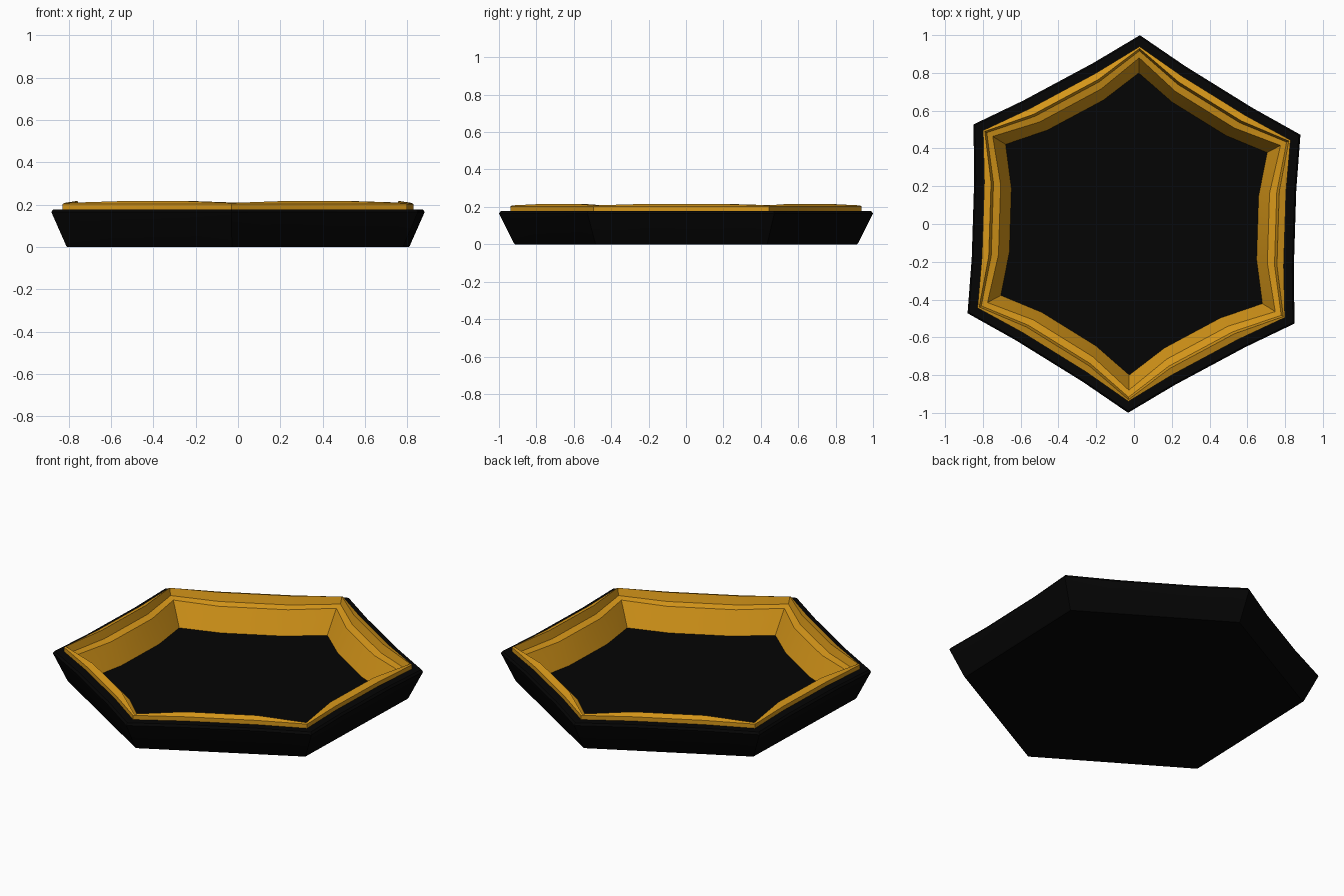
import bpy, bmesh, math
from mathutils import Vector

if "Cube" in bpy.data.objects:
    bpy.data.objects.remove(bpy.data.objects["Cube"])

TURN = math.radians(28.2)   # slight twist of the hexagon


def material(name, rgb):
    m = bpy.data.materials.new(name)
    m.diffuse_color = (*rgb, 1.0)
    m.use_nodes = True
    m.node_tree.nodes["Principled BSDF"].inputs["Base Color"].default_value = m.diffuse_color
    return m


def hex_ring(bm, radius, z, bow, rise=0.0):
    """Hexagon loop whose sides bow inward by 'bow' and lift by 'rise'."""
    corners = [Vector((math.cos(TURN + k * math.pi / 3),
                       math.sin(TURN + k * math.pi / 3), 0)) * radius
               for k in range(6)]
    verts = []
    for k in range(6):
        a, b = corners[k], corners[(k + 1) % 6]
        inward = -(a + b).normalized()
        for t, f in ((0, 0), (0.29, 1), (0.71, 1)):
            p = a.lerp(b, t) + inward * bow * f
            verts.append(bm.verts.new((p.x, p.y, z + rise * f)))
    return verts


def loft(name, profile, mat, capped):
    """Skin hexagon loops given as (corner radius, height, bow, rise)."""
    bm = bmesh.new()
    rings = [hex_ring(bm, *p) for p in profile]
    n = len(rings[0])
    for lo, hi in zip(rings, rings[1:]):
        for i in range(n):
            j = (i + 1) % n
            bm.faces.new((lo[i], lo[j], hi[j], hi[i]))
    if capped:
        bm.faces.new(rings[0][::-1])
        bm.faces.new(rings[-1])
    me = bpy.data.meshes.new(name)
    bm.to_mesh(me)
    bm.free()
    me.materials.append(mat)
    ob = bpy.data.objects.new(name, me)
    bpy.context.collection.objects.link(ob)
    # Soften the bowed sides, keep corners and rims crisp
    bpy.ops.object.select_all(action='DESELECT')
    ob.select_set(True)
    bpy.context.view_layer.objects.active = ob
    bpy.ops.object.shade_smooth_by_angle(angle=math.radians(25))
    return ob


black = material("black", (0.0015, 0.0015, 0.0015))
gold = material("gold", (0.68, 0.31, 0.01))

# Black tray: flared outside, flat lip, recessed floor
loft("tray_body", [
    (0.915, 0.0, 0.0),
    (0.92, 0.005, 0.0),
    (1.0, 0.165, 0.013),
    (0.99, 0.178, 0.013),
    (0.93, 0.178, 0.025),
    (0.83, 0.027, 0.03),
], black, True)

# Gold lining: raised rim, narrow ledge, sloping inner wall
loft("gold_lining", [
    (0.94, 0.172, 0.015),
    (0.94, 0.203, 0.015),
    (0.93, 0.208, 0.042, 0.008),
    (0.917, 0.168, 0.044),
    (0.88, 0.157, 0.05),
    (0.80, 0.027, 0.038),
], gold, False)
